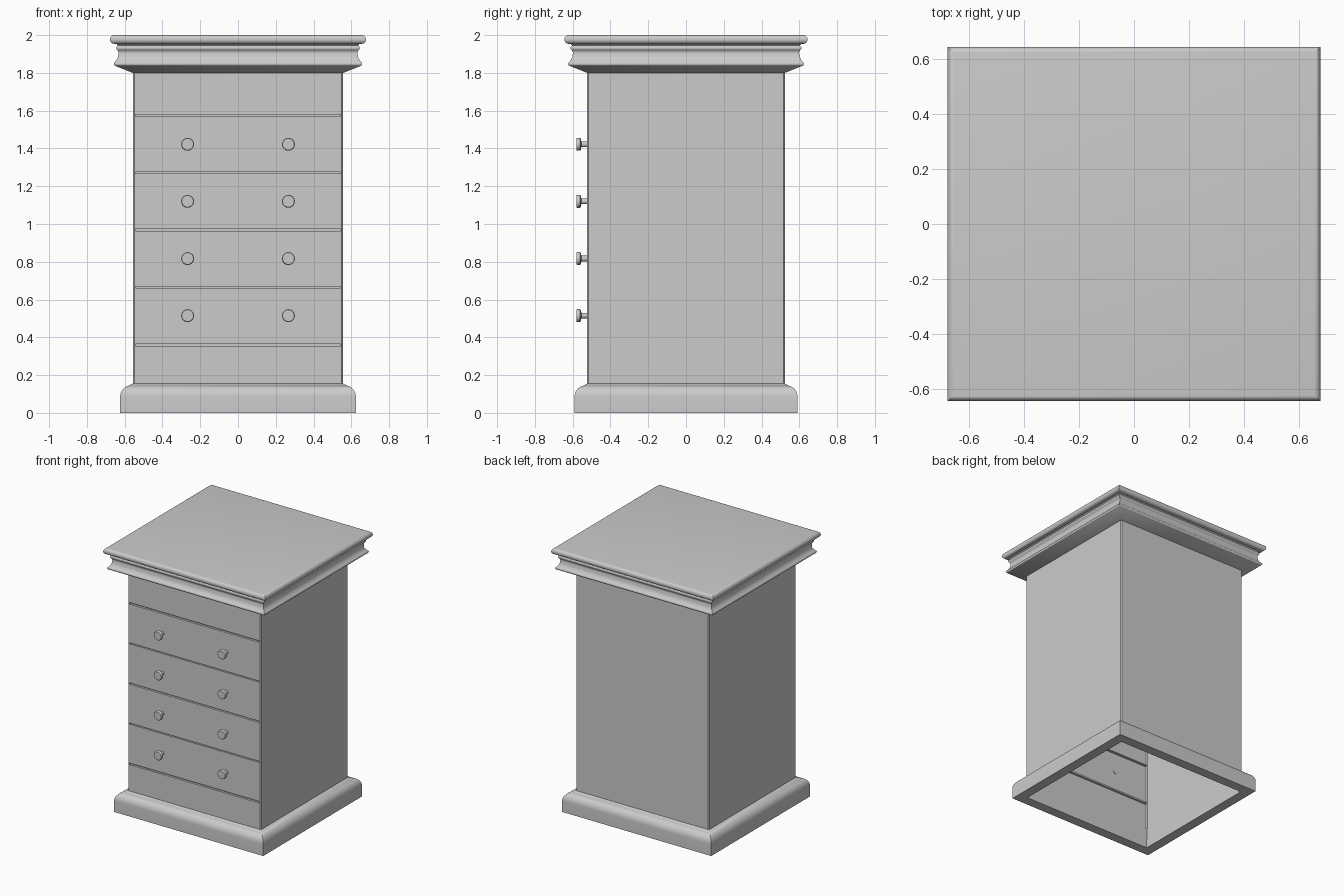
import bpy, bmesh, math

if "Cube" in bpy.data.objects:
    bpy.data.objects.remove(bpy.data.objects["Cube"])

HX, HY = 0.557, 0.523          # half width / half depth of the carcass
Z0, Z1 = 0.155, 1.80           # carcass bottom / top


def finish(name, bm, angle=35):
    bmesh.ops.remove_doubles(bm, verts=bm.verts, dist=1e-5)
    bmesh.ops.recalc_face_normals(bm, faces=bm.faces)
    me = bpy.data.meshes.new(name)
    bm.to_mesh(me)
    bm.free()
    ob = bpy.data.objects.new(name, me)
    bpy.context.collection.objects.link(ob)
    bpy.ops.object.select_all(action='DESELECT')
    ob.select_set(True)
    bpy.context.view_layer.objects.active = ob
    bpy.ops.object.shade_smooth_by_angle(angle=math.radians(angle))
    return ob


def skin(bm, rows, closed):
    """Bridge consecutive rows of points with quads."""
    vr = [[bm.verts.new(p) for p in r] for r in rows]
    n = len(rows[0])
    for a, b in zip(vr, vr[1:]):
        for i in range(n if closed else n - 1):
            j = (i + 1) % n
            bm.faces.new((a[i], a[j], b[j], b[i]))
    return vr


def moulding(name, profile, cap=False):
    """Mitred moulding: profile is (offset from carcass, z)."""
    bm = bmesh.new()
    rows = [[(sx * (HX + o), sy * (HY + o), z)
             for sx, sy in ((-1, -1), (1, -1), (1, 1), (-1, 1))] for o, z in profile]
    vr = skin(bm, rows, True)
    if cap:
        bm.faces.new(vr[-1])
    return finish(name, bm)


def arc(cx, cz, rx, rz, a0, a1, n=8):
    return [(cx + rx * math.cos(math.radians(a0 + (a1 - a0) * i / n)),
             cz + rz * math.sin(math.radians(a0 + (a1 - a0) * i / n))) for i in range(n + 1)]


# Hollow plinth with a rounded shoulder
moulding("plinth", [(0, Z0), (-0.008, 0.0), (0.067, 0.0)]
         + arc(0.012, 0.085, 0.055, 0.06, 0, 80) + [(0, Z0)])

# Cornice: sloped soffit, ogee, cove, rounded top slab
moulding("cornice", [(0, Z1), (0.09, 1.836)]
         + arc(0.088, 1.848, 0.013, 0.012, -80, 60, 6)
         + [(0.086, 1.870), (0.078, 1.885)]
         + arc(0.086, 1.905, 0.010, 0.016, 220, 140, 4)
         + arc(0.074, 1.932, 0.014, 0.014, -60, 70, 6)
         + [(0.086, 1.953)]
         + arc(0.099, 1.977, 0.022, 0.023, -90, 90, 10), cap=True)

# Carcass: side and back walls with slim chamfered corners
c = 0.008
half = [(HX - 0.014, -HY), (HX - c, -HY), (HX, -HY + c), (HX, HY - c), (HX - c, HY)]
plan = half + [(-x, y) for x, y in reversed(half)]
bm = bmesh.new()
skin(bm, [[(x, y, z) for x, y in plan] for z in (Z0, Z1)], False)
finish("carcass_walls", bm, 30)

# Drawer front panel with recessed grooves between drawers
prof = [(-HY, Z0)]
for z, h in ((0.36, 0.006), (0.665, 0.004), (0.968, 0.005), (1.272, 0.004), (1.575, 0.006)):
    prof += [(-HY, z - h), (-HY + 0.016, z - h), (-HY + 0.016, z + h), (-HY, z + h)]
prof.append((-HY, Z1))
bm = bmesh.new()
skin(bm, [[(x, y, z) for x in (-HX + 0.014, HX - 0.014)] for y, z in prof], False)
finish("drawer_fronts", bm, 30)

# Turned knobs, two per drawer
lathe = [(0, -0.518), (0.015, -0.518), (0.015, -0.554), (0.030, -0.557), (0.034, -0.562),
         (0.034, -0.576), (0.031, -0.581), (0, -0.583)]
N = 24
for row, kz in enumerate((0.515, 0.817, 1.12, 1.422)):
    for side, kx in (("left", -0.267), ("right", 0.267)):
        bm = bmesh.new()
        skin(bm, [[(kx + r * math.cos(2 * math.pi * i / N), y, kz + r * math.sin(2 * math.pi * i / N))
                   for i in range(N)] for r, y in lathe[1:-1]], True)
        bmesh.ops.holes_fill(bm, edges=bm.edges, sides=N)
        finish(f"knob_{side}_{row + 1}", bm)
